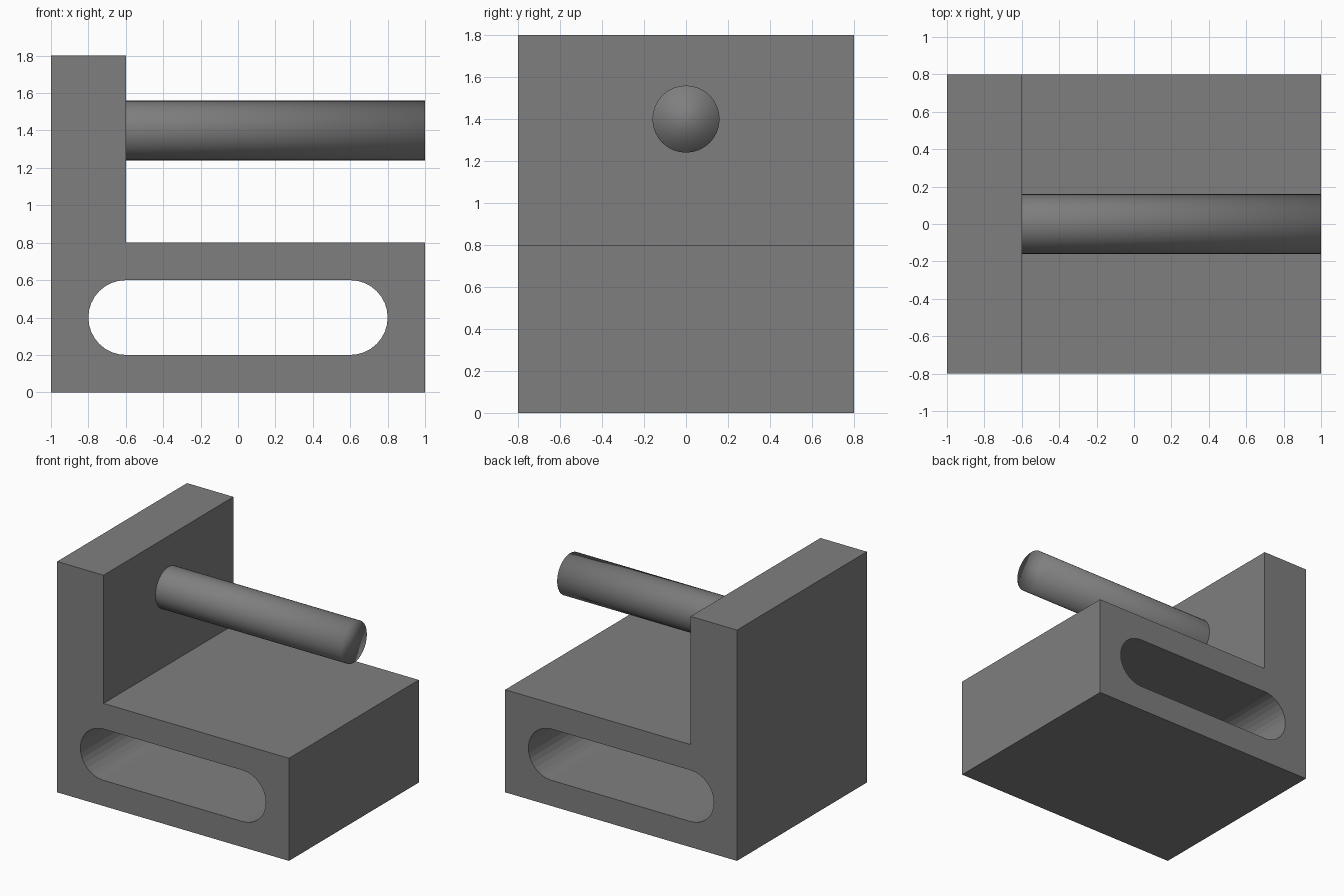
import bpy, bmesh
from math import sin, cos, pi

if "Cube" in bpy.data.objects:
    bpy.data.objects.remove(bpy.data.objects["Cube"])

# Dark grey shared by all parts
grey = bpy.data.materials.new("dark_grey")
grey.diffuse_color = (0.212, 0.212, 0.212, 1)
grey.use_nodes = True
grey.node_tree.nodes["Principled BSDF"].inputs["Base Color"].default_value = grey.diffuse_color


def prism(name, profile, half_depth):
    """Extrude an (x, z) profile symmetrically along y."""
    bm = bmesh.new()
    face = bm.faces.new([bm.verts.new((x, -half_depth, z)) for x, z in profile])
    new = bmesh.ops.extrude_face_region(bm, geom=[face])["geom"]
    verts = [v for v in new if isinstance(v, bmesh.types.BMVert)]
    bmesh.ops.translate(bm, verts=verts, vec=(0, 2 * half_depth, 0))
    bmesh.ops.recalc_face_normals(bm, faces=bm.faces)
    mesh = bpy.data.meshes.new(name)
    bm.to_mesh(mesh)
    bm.free()
    mesh.materials.append(grey)
    obj = bpy.data.objects.new(name, mesh)
    bpy.context.collection.objects.link(obj)
    return obj


# L-shaped body: base block with upright back plate
body = prism("body", [(-1, 0), (1, 0), (1, 0.8), (-0.6, 0.8), (-0.6, 1.8), (-1, 1.8)], 0.8)

# Rounded slot cut through the base, left flat shaded
STEPS = 16
slot_profile = []
for cx, start in ((0.6, -pi / 2), (-0.6, pi / 2)):
    for i in range(STEPS + 1):
        a = start + pi * i / STEPS
        slot_profile.append((cx + 0.2 * cos(a), 0.4 + 0.2 * sin(a)))
cutter = prism("slot_cutter", slot_profile, 1.0)
cutter.hide_render = True

cut = body.modifiers.new("slot", 'BOOLEAN')
cut.operation = 'DIFFERENCE'
cut.solver = 'EXACT'
cut.object = cutter
bpy.context.view_layer.objects.active = body
bpy.ops.object.modifier_apply(modifier=cut.name)
bpy.data.objects.remove(cutter)

# Round peg standing out from the back plate, with a softly shaded tip
x0, x1 = -0.6, 1.0
bpy.ops.mesh.primitive_cylinder_add(vertices=32, radius=0.16, depth=x1 - x0,
                                    location=((x0 + x1) / 2, 0, 1.4),
                                    rotation=(0, pi / 2, 0))
peg = bpy.context.object
peg.name = "peg"
peg.data.materials.append(grey)

# The peg's hidden root face is dropped so only the tip blends into the side
bm = bmesh.new()
bm.from_mesh(peg.data)
root = [f for f in bm.faces if f.normal.z < -0.9]
bmesh.ops.delete(bm, geom=root, context='FACES_ONLY')
for f in bm.faces:
    f.smooth = True
bm.to_mesh(peg.data)
bm.free()
